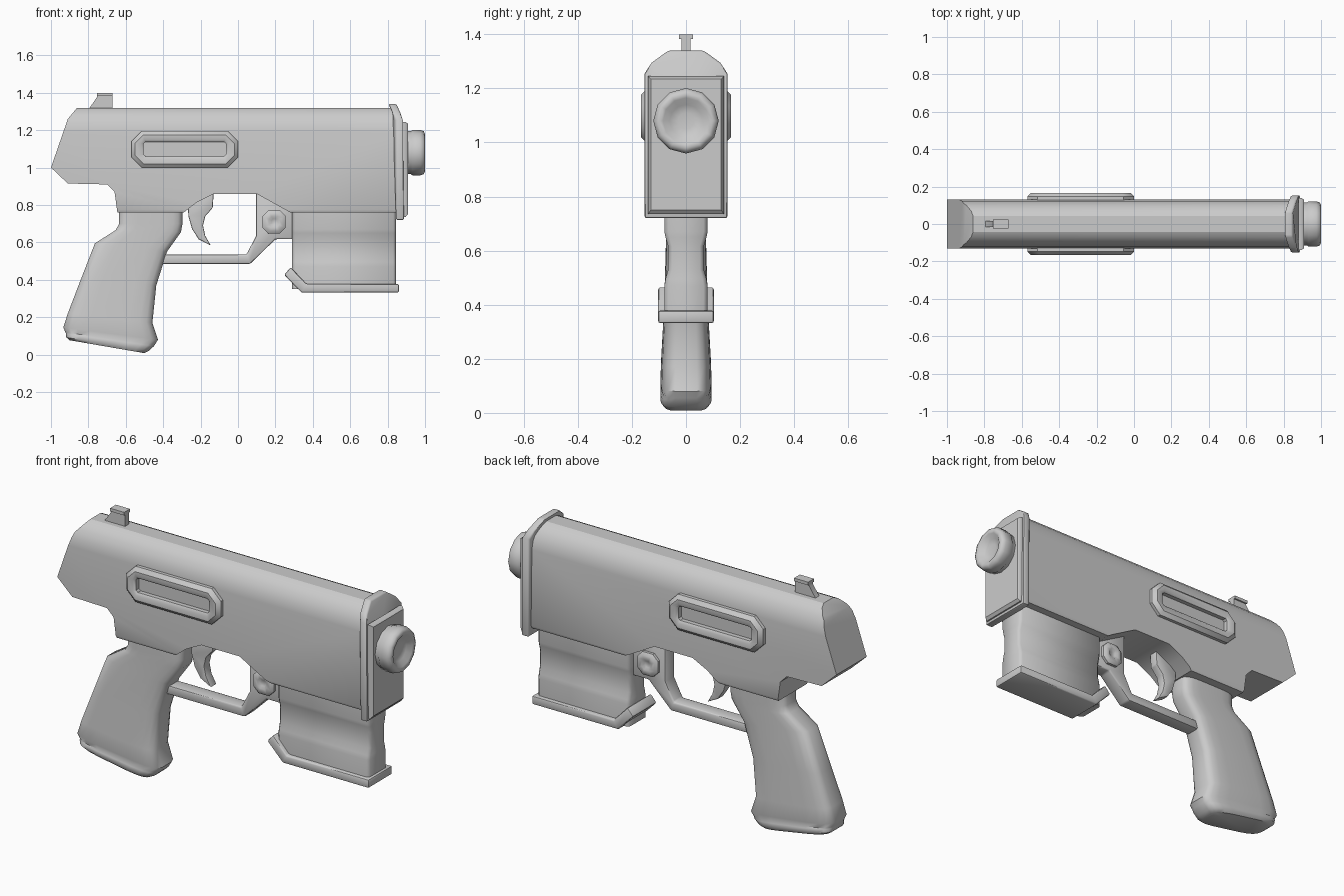
import bpy, bmesh, math
from mathutils import Vector

if "Cube" in bpy.data.objects:
    bpy.data.objects.remove(bpy.data.objects["Cube"])


def finish(name, bm, bevel=0.0, segs=2, angle=40):
    bmesh.ops.recalc_face_normals(bm, faces=bm.faces)
    me = bpy.data.meshes.new(name)
    bm.to_mesh(me)
    bm.free()
    ob = bpy.data.objects.new(name, me)
    bpy.context.collection.objects.link(ob)
    bpy.ops.object.select_all(action='DESELECT')
    bpy.context.view_layer.objects.active = ob
    ob.select_set(True)
    if bevel:
        m = ob.modifiers.new("bevel", 'BEVEL')
        m.width, m.segments, m.limit_method = bevel, segs, 'ANGLE'
        m.angle_limit = math.radians(35)
        bpy.ops.object.modifier_apply(modifier=m.name)
    bpy.ops.object.shade_smooth_by_angle(angle=math.radians(angle))
    return ob


def loft(name, rings, **kw):
    """Skin a list of equal-length point rings and cap both ends."""
    bm = bmesh.new()
    vs = [[bm.verts.new(p) for p in r] for r in rings]
    n = len(vs[0])
    for a, b in zip(vs, vs[1:]):
        for i in range(n):
            j = (i + 1) % n
            bm.faces.new((a[i], a[j], b[j], b[i]))
    bm.faces.new(vs[0])
    bm.faces.new(vs[-1])
    return finish(name, bm, **kw)


def side_prism(name, pts, w, **kw):
    """Extrude an x-z profile to y = +-w."""
    return loft(name, [[(x, y, z) for x, z in pts] for y in (-w, w)], **kw)


def oct_ring(x0, x1, z0, z1, c, y):
    return [(x0 + c, y, z0), (x1 - c, y, z0), (x1, y, z0 + c), (x1, y, z1 - c),
            (x1 - c, y, z1), (x0 + c, y, z1), (x0, y, z1 - c), (x0, y, z0 + c)]


def mirrored(half):
    return half + [(-y, z) for y, z in reversed(half)]


# Main body: side profile intersected with a round-topped cross-section
body = side_prism("body", [
    (-1, 1.0), (-0.91, 0.915), (-0.70, 0.91), (-0.66, 0.87), (-0.645, 0.76),
    (-0.29, 0.76), (-0.22, 0.815), (-0.13, 0.86), (0.10, 0.86), (0.28, 0.76),
    (0.85, 0.76), (0.85, 1.32), (-0.86, 1.32), (-0.91, 1.26)], 0.3)
section = mirrored([(0.12, 0.755), (0.13, 0.775), (0.13, 1.19), (0.122, 1.235),
                    (0.10, 1.277), (0.07, 1.307), (0.04, 1.321)])
cutter = loft("body_section", [[(x, y, z) for y, z in section] for x in (-1.2, 1.2)])
cutter.hide_render = True
bpy.context.view_layer.objects.active = body
m = body.modifiers.new("section", 'BOOLEAN')
m.operation, m.object, m.solver = 'INTERSECT', cutter, 'EXACT'
bpy.ops.object.modifier_apply(modifier=m.name)
bpy.data.objects.remove(cutter)
bpy.ops.object.select_all(action='DESELECT')
body.select_set(True)
bpy.ops.object.shade_smooth_by_angle(angle=math.radians(35))

# Front plate leaning back at the top, with a raised panel
outline = mirrored([(0.153, 0.72), (0.153, 1.255), (0.127, 1.295), (0.065, 1.34)])


def lean(z):
    return 0.04 * max(0, (z - 1.25) / 0.09)


loft("front_plate", [[(x - lean(z), y, z) for y, z in outline] for x in (0.845, 0.887)],
     bevel=0.008)
panel = mirrored([(0.14, 0.735), (0.14, 1.245)])
inner = mirrored([(0.13, 0.75), (0.13, 1.235)])
loft("front_panel", [[(0.88, y, z) for y, z in panel], [(0.895, y, z) for y, z in panel],
                     [(0.908, y, z) for y, z in inner]])

# Twelve-sided muzzle with a dished face
muzzle = [(0.89, 0.115), (0.925, 0.115), (0.932, 0.121), (0.975, 0.121),
          (0.993, 0.115), (1.0, 0.10), (0.996, 0.085), (0.975, 0.06), (0.97, 0.03)]
loft("muzzle", [[(x, r * math.cos(k * math.pi / 6), 1.08 + r * math.sin(k * math.pi / 6))
                 for k in range(12)] for x, r in muzzle], angle=50)

# Slotted side ports and guard pins on both sides
for s, side in ((-1, "front"), (1, "back")):
    loft("side_port_" + side, [
        oct_ring(-0.57, 0.0, 1.0, 1.195, 0.055, s * 0.12),
        oct_ring(-0.57, 0.0, 1.0, 1.195, 0.055, s * 0.148),
        oct_ring(-0.55, -0.02, 1.02, 1.175, 0.045, s * 0.167),
        oct_ring(-0.52, -0.05, 1.047, 1.15, 0.02, s * 0.167),
        oct_ring(-0.505, -0.065, 1.06, 1.138, 0.01, s * 0.157),
        oct_ring(-0.505, -0.065, 1.06, 1.138, 0.01, s * 0.133)])
    pin = [(0.03, 0.062), (0.055, 0.062), (0.066, 0.048), (0.066, 0.028), (0.056, 0.015)]
    loft("guard_pin_" + side, [
        oct_ring(0.193 - r, 0.193 + r, 0.71 - r, 0.71 + r, r * 0.5, s * y) for y, r in pin])

# Rear sight
side_prism("sight_base", [(-0.80, 1.31), (-0.755, 1.375), (-0.755, 1.39), (-0.67, 1.39),
                          (-0.67, 1.31)], 0.016)
side_prism("sight_top", [(-0.755, 1.383), (-0.755, 1.40), (-0.67, 1.40), (-0.67, 1.383)], 0.025)


# Grip: rounded sections from back point to front point
def grip_ring(back, front, w, n=20):
    a, b = Vector((back[0], 0, back[1])), Vector((front[0], 0, front[1]))
    out = []
    for k in range(n):
        t = 2 * math.pi * (k + 0.5) / n
        c, s = math.cos(t), math.sin(t)
        u = math.copysign(abs(c) ** 0.45, c) / 0.994
        v = math.copysign(abs(s) ** 0.45, s)
        p = a.lerp(b, 0.5 + 0.5 * u)
        out.append((p.x, w * v, p.z))
    return out


loft("grip", [grip_ring(*r) for r in [
    ((-0.90, 0.077), (-0.50, 0.008), 0.082),
    ((-0.918, 0.092), (-0.475, 0.022), 0.094),
    ((-0.92, 0.112), (-0.45, 0.045), 0.094),
    ((-0.922, 0.118), (-0.443, 0.055), 0.089),
    ((-0.934, 0.145), (-0.428, 0.08), 0.095),
    ((-0.91, 0.22), (-0.458, 0.17), 0.092),
    ((-0.845, 0.39), (-0.437, 0.37), 0.082),
    ((-0.765, 0.595), (-0.38, 0.55), 0.076),
    ((-0.655, 0.665), (-0.305, 0.655), 0.074),
    ((-0.635, 0.70), (-0.297, 0.70), 0.074),
    ((-0.635, 0.80), (-0.297, 0.78), 0.074)]], angle=45)

# Trigger and its guard
side_prism("trigger", [
    (-0.27, 0.83), (-0.265, 0.74), (-0.245, 0.67), (-0.21, 0.617), (-0.145, 0.583),
    (-0.175, 0.635), (-0.187, 0.69), (-0.175, 0.74), (-0.135, 0.785), (-0.13, 0.87)],
    0.026, bevel=0.006)
side_prism("trigger_guard", [
    (-0.42, 0.485), (0.065, 0.485), (0.20, 0.617), (0.30, 0.617), (0.30, 0.80),
    (0.20, 0.87), (0.097, 0.87), (0.097, 0.635), (0.045, 0.535), (-0.42, 0.535)],
    0.04, bevel=0.009)

# Front magazine with a scooped band, and its foot
rows = [(0.35, 0.08), (0.47, 0.08), (0.495, 0.076), (0.53, 0.066), (0.615, 0.066),
        (0.65, 0.076), (0.67, 0.08), (0.80, 0.08)]
c = 0.015
loft("magazine", [[(0.29, w - c, z), (0.29 + c, w, z), (0.845 - c, w, z), (0.845, w - c, z),
                   (0.845, c - w, z), (0.845 - c, -w, z), (0.29 + c, -w, z), (0.29, c - w, z)]
                  for z, w in rows], angle=50)
side_prism("magazine_foot", [
    (0.247, 0.427), (0.34, 0.332), (0.86, 0.332), (0.86, 0.378), (0.365, 0.378),
    (0.282, 0.467)], 0.103, bevel=0.008)
